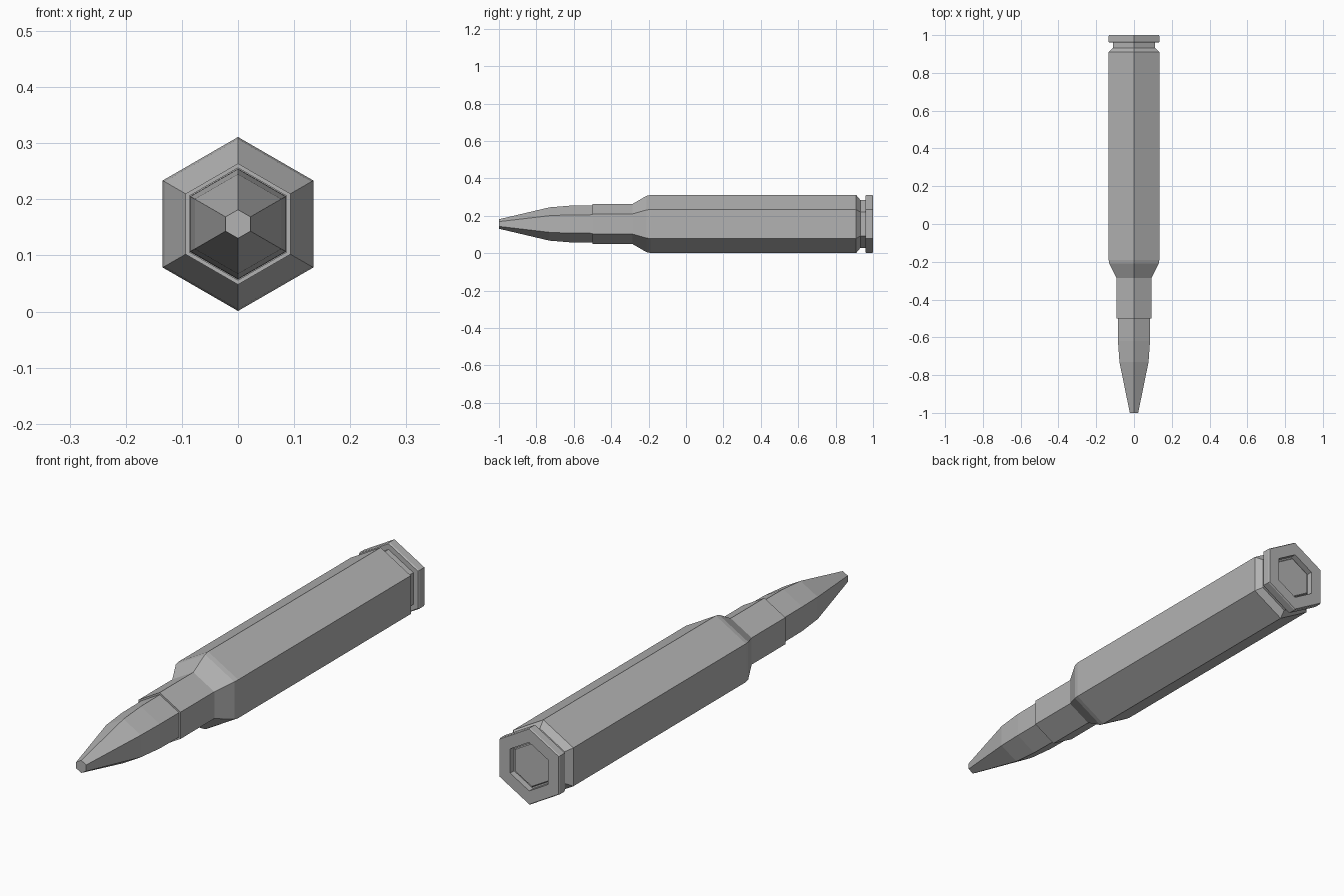
import bpy
import bmesh
from math import cos, sin, pi

cube = bpy.data.objects.get("Cube")
if cube:
    bpy.data.objects.remove(cube, do_unlink=True)

SIDES = 6
AXIS_Z = 0.156

grey = bpy.data.materials.new("plain grey")
grey.use_nodes = True
colour = (0.45, 0.45, 0.45, 1)
grey.diffuse_color = colour
grey.node_tree.nodes["Principled BSDF"].inputs["Base Color"].default_value = colour


def hex_turned(name, profile):
    """Sweep (y, radius) points, front to back, round the long axis and cap the ends."""
    bm = bmesh.new()
    rings = []
    for y, r in profile:
        angles = [pi / 2 + 2 * pi * i / SIDES for i in range(SIDES)]
        rings.append([bm.verts.new((r * cos(a), y, AXIS_Z + r * sin(a))) for a in angles])
    for a, b in zip(rings, rings[1:]):
        for i in range(SIDES):
            j = (i + 1) % SIDES
            bm.faces.new((a[i], a[j], b[j], b[i]))
    bm.faces.new(rings[0])
    bm.faces.new(rings[-1])
    bmesh.ops.recalc_face_normals(bm, faces=bm.faces)
    mesh = bpy.data.meshes.new(name)
    bm.to_mesh(mesh)
    bm.free()
    mesh.materials.append(grey)
    obj = bpy.data.objects.new(name, mesh)
    bpy.context.collection.objects.link(obj)
    return obj


# Case: mouth, neck, shoulder, body, groove, rim, recess at the back
hex_turned("case", [
    (-0.47, 0.1), (-0.5, 0.1), (-0.5, 0.108), (-0.285, 0.108),
    (-0.21, 0.151), (-0.19, 0.155),
    (0.91, 0.155), (0.932, 0.128), (0.96, 0.128),
    (0.96, 0.151), (0.965, 0.155), (0.995, 0.155), (1.0, 0.152),
    (1.0, 0.098), (0.975, 0.098),
])

# Pointed tip seated in the neck
hex_turned("tip", [
    (-1.0, 0.0255), (-0.73, 0.089), (-0.62, 0.098), (-0.5, 0.099), (-0.46, 0.099),
])

# Small plate in the back recess
hex_turned("primer", [(0.97, 0.09), (0.98, 0.09), (0.984, 0.086)])
